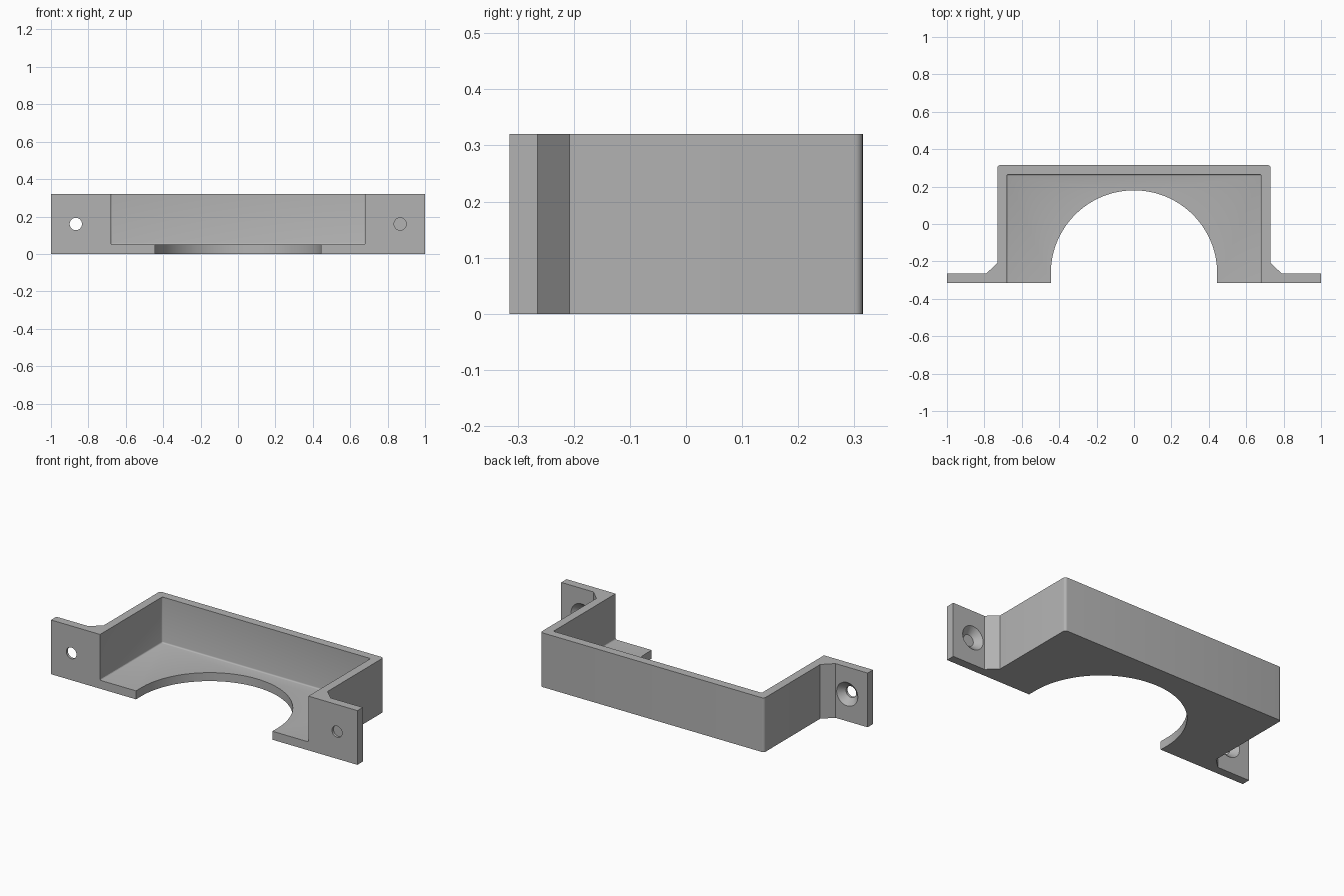
import bpy
import bmesh
import math
from mathutils import Matrix, Vector

HEIGHT, WALL = 0.32, 0.05
FRONT, BACK = -0.315, 0.315
OUTER_X, INNER_X = 0.73, 0.68
ARCH_R = 0.445

default = bpy.data.objects.get("Cube")
if default:
    bpy.data.objects.remove(default, do_unlink=True)

grey = bpy.data.materials.new("plain grey")
grey.use_nodes = True
grey.diffuse_color = (0.45, 0.45, 0.45, 1)
grey.node_tree.nodes["Principled BSDF"].inputs["Base Color"].default_value = grey.diffuse_color


def add_object(name, bm):
    bmesh.ops.recalc_face_normals(bm, faces=bm.faces)
    mesh = bpy.data.meshes.new(name)
    bm.to_mesh(mesh)
    bm.free()
    mesh.materials.append(grey)
    obj = bpy.data.objects.new(name, mesh)
    bpy.context.collection.objects.link(obj)
    return obj


def prism(points, z0, z1):
    bm = bmesh.new()
    face = bm.faces.new([bm.verts.new((x, y, z0)) for x, y in points])
    top = bmesh.ops.extrude_face_region(bm, geom=[face])["geom"]
    bmesh.ops.translate(bm, vec=(0, 0, z1 - z0),
                        verts=[g for g in top if isinstance(g, bmesh.types.BMVert)])
    return bm


def cylinder(name, r_front, r_back, y0, y1, x):
    bm = bmesh.new()
    bmesh.ops.create_cone(
        bm, cap_ends=True, segments=48, radius1=r_back, radius2=r_front, depth=y1 - y0,
        matrix=Matrix.Translation((x, (y0 + y1) / 2, HEIGHT / 2)) @ Matrix.Rotation(math.pi / 2, 4, "X"))
    return add_object(name, bm)


# Bracket outline: flange, gusset and wall, mirrored across x
half = [(1, FRONT), (1, FRONT + WALL), (0.79, FRONT + WALL), (OUTER_X, -0.208), (OUTER_X, BACK)]
body = prism(half + [(-x, y) for x, y in reversed(half)], 0, HEIGHT)
back_edges = [e for e in body.edges
              if all(v.co.y > BACK - 0.001 for v in e.verts)
              and abs(e.verts[0].co.z - e.verts[1].co.z) > 0.1]
bmesh.ops.bevel(body, geom=back_edges, offset=0.015, segments=5, profile=0.5, affect="EDGES")
bracket = add_object("bracket", body)

# Open tray recess with slightly rounded inner corners
inner_back = BACK - WALL
recess = prism([(-INNER_X, FRONT - 0.2), (INNER_X, FRONT - 0.2),
                (INNER_X, inner_back), (-INNER_X, inner_back)], WALL, HEIGHT + 0.2)
bmesh.ops.bevel(recess, geom=recess.edges[:], offset=0.008, segments=3, profile=0.5, affect="EDGES")
cutters = [add_object("recess_cutter", recess)]

# Round-topped opening in the floor
steps = 72
arch = [(ARCH_R * math.cos(math.pi * i / steps), FRONT + WALL + ARCH_R * math.sin(math.pi * i / steps))
        for i in range(steps + 1)]
arch += [(-ARCH_R, FRONT - 0.1), (ARCH_R, FRONT - 0.1)]
cutters.append(add_object("arch_cutter", prism(arch, -0.1, 0.15)))

# Screw holes, countersunk from the back of each flange
for x in (-0.867, 0.867):
    cutters.append(cylinder("hole_cutter", 0.033, 0.033, FRONT - 0.05, FRONT + 0.1, x))
    cutters.append(cylinder("countersink_cutter", 0.033, 0.075, FRONT + 0.014, FRONT + 0.056, x))

for cutter in cutters:
    cutter.hide_render = True
    mod = bracket.modifiers.new(cutter.name, "BOOLEAN")
    mod.operation, mod.solver, mod.object = "DIFFERENCE", "EXACT", cutter

# Bake the cuts and drop the cutters
bpy.context.view_layer.update()
baked = bpy.data.meshes.new_from_object(bracket.evaluated_get(bpy.context.evaluated_depsgraph_get()))
bracket.modifiers.clear()
bracket.data = baked
for cutter in cutters:
    bpy.data.objects.remove(cutter, do_unlink=True)

bpy.ops.object.select_all(action="DESELECT")
bracket.select_set(True)
bpy.context.view_layer.objects.active = bracket
bpy.ops.object.shade_smooth_by_angle(angle=math.radians(30))
